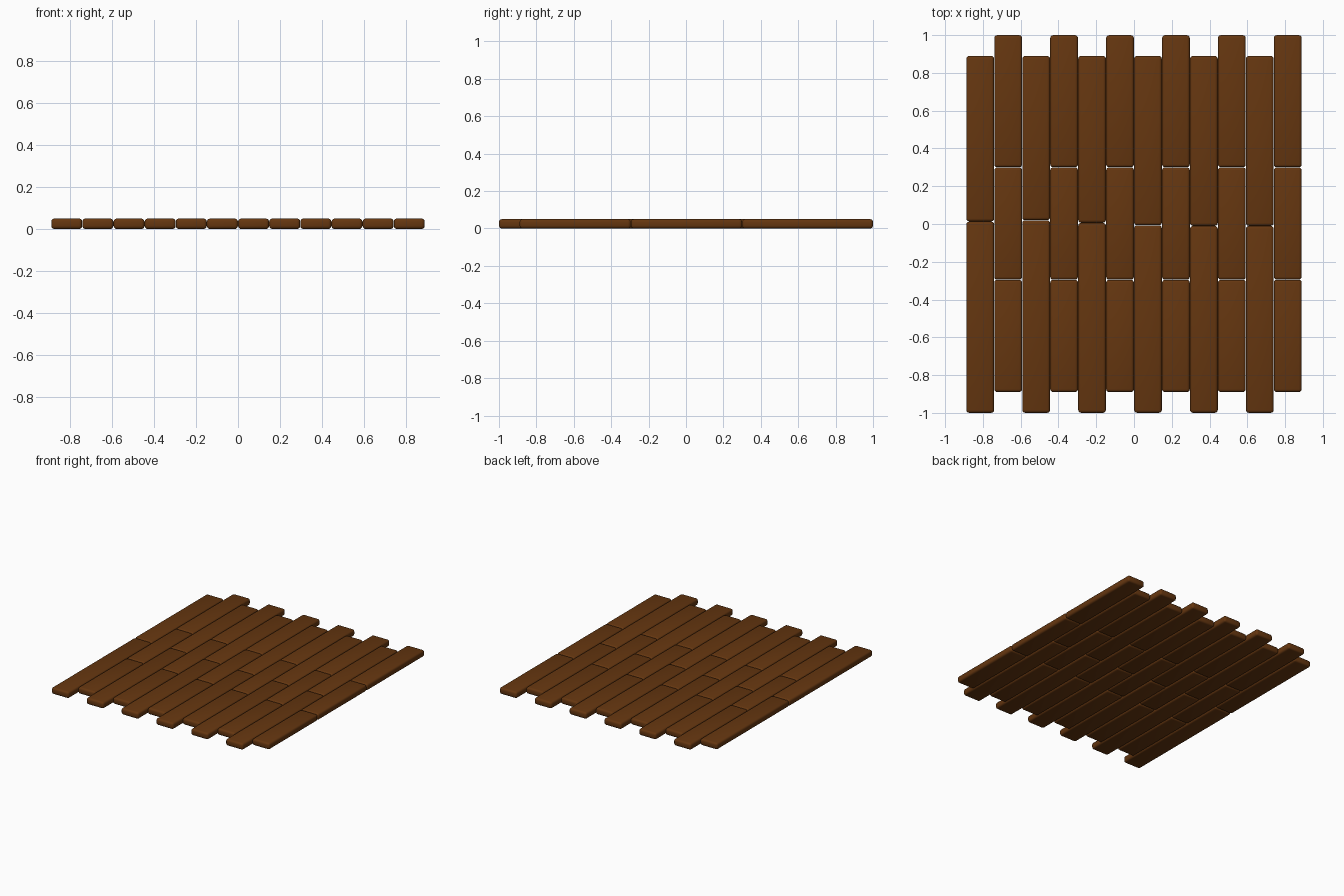
import bpy
import math

if "Cube" in bpy.data.objects:
    bpy.data.objects.remove(bpy.data.objects["Cube"])

# Single brown wood colour
wood = bpy.data.materials.new("brown wood")
wood.diffuse_color = (0.13, 0.037, 0.005, 1.0)
wood.use_nodes = True
wood.node_tree.nodes["Principled BSDF"].inputs["Base Color"].default_value = wood.diffuse_color

COLS = 12
HALF_X = 0.888
PITCH = 2 * HALF_X / COLS
THICK = 0.05


def plank(name, x, y0, y1):
    """One floorboard with rounded edges, spanning y0..y1."""
    bpy.ops.mesh.primitive_cube_add(size=1, location=(x, (y0 + y1) / 2, THICK / 2))
    ob = bpy.context.object
    ob.name = name
    ob.scale = (PITCH - 0.001, y1 - y0 - 0.001, THICK)
    bpy.ops.object.transform_apply(location=False, rotation=False, scale=True)
    ob.data.materials.append(wood)
    bev = ob.modifiers.new("rounded_edges", 'BEVEL')
    bev.width = 0.015
    bev.segments = 3
    bpy.ops.object.modifier_apply(modifier=bev.name)
    bpy.ops.object.shade_smooth_by_angle(angle=math.radians(60))


# Middle joints of the two-board rows wander slightly
mid_joints = [0.013, 0.02, 0.006, -0.007, -0.01, -0.01]

for i in range(COLS):
    x = -HALF_X + PITCH * (i + 0.5)
    if i % 2 == 0:
        # two-board row, shifted to the front
        cuts = [-1.0, mid_joints[i // 2], 0.89]
    else:
        # three-board row, shifted to the back
        cuts = [-0.89, -0.295, 0.3, 1.0]
    for j in range(len(cuts) - 1):
        plank(f"floorboard_{i + 1}_{j + 1}", x, cuts[j], cuts[j + 1])
